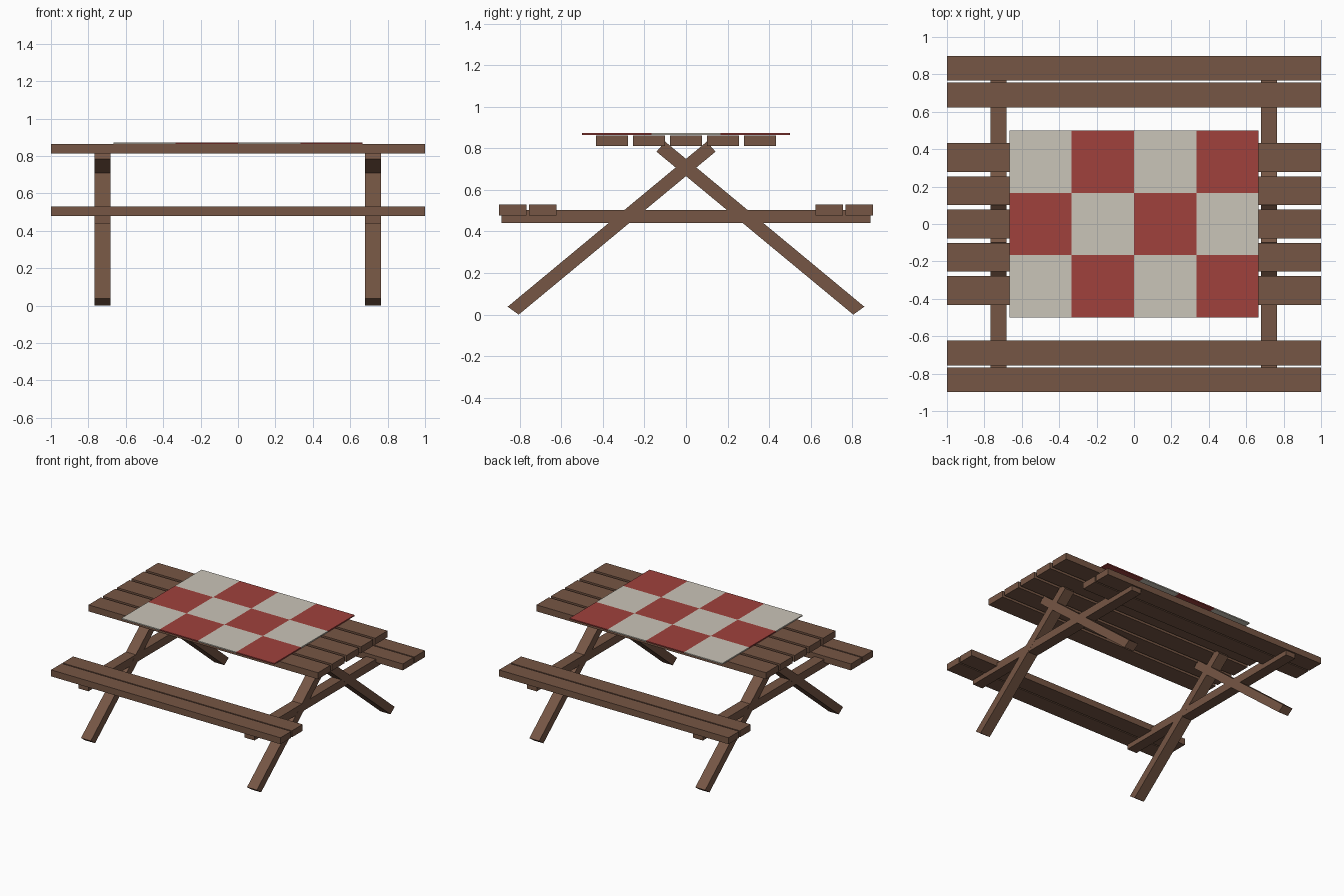
import bpy
import bmesh

if "Cube" in bpy.data.objects:
    bpy.data.objects.remove(bpy.data.objects["Cube"])


def material(name, rgb):
    m = bpy.data.materials.new(name)
    m.diffuse_color = (*rgb, 1)
    m.use_nodes = True
    m.node_tree.nodes["Principled BSDF"].inputs["Base Color"].default_value = m.diffuse_color
    return m


wood = material("brown_wood", (0.18, 0.093, 0.058))
cream = material("cream_cloth", (0.59, 0.555, 0.48))
red = material("red_cloth", (0.35, 0.053, 0.046))


def finish(name, bm, mats):
    bmesh.ops.recalc_face_normals(bm, faces=bm.faces)
    mesh = bpy.data.meshes.new(name)
    bm.to_mesh(mesh)
    bm.free()
    for m in mats:
        mesh.materials.append(m)
    ob = bpy.data.objects.new(name, mesh)
    bpy.context.collection.objects.link(ob)
    return ob


def beam(name, x0, x1, profile):
    """Extrude a (y, z) outline from x0 to x1."""
    bm = bmesh.new()
    face = bm.faces.new([bm.verts.new((x0, y, z)) for y, z in profile])
    ext = bmesh.ops.extrude_face_region(bm, geom=[face])["geom"]
    verts = [v for v in ext if isinstance(v, bmesh.types.BMVert)]
    bmesh.ops.translate(bm, verts=verts, vec=(x1 - x0, 0, 0))
    return finish(name, bm, [wood])


def rect(y0, y1, z0, z1):
    return [(y0, z0), (y1, z0), (y1, z1), (y0, z1)]


# Table top planks
for i in range(-2, 3):
    y = i * 0.178
    beam("table_plank", -1, 1, rect(y - 0.077, y + 0.077, 0.812, 0.863))

# Bench planks, two on each side
for s in (-1, 1):
    for y in (0.69, 0.833):
        beam("bench_plank", -1, 1, rect(s * y - 0.0665, s * y + 0.0665, 0.478, 0.529))

# Crossed legs and bench supports at both ends
leg = [(0.805, 0.0), (0.858, 0.038), (-0.10, 0.832), (-0.142, 0.784)]
for x in (-0.725, 0.722):
    for s in (-1, 1):
        beam("leg", x - 0.043, x + 0.043, [(s * y, z) for y, z in leg])
    beam("bench_support", x - 0.0425, x + 0.0425, rect(-0.887, 0.887, 0.44, 0.503))

# Checked tablecloth: 4 x 3 squares, coloured by alternating cell
nx, ny, cell = 4, 3, 1 / 3
bm = bmesh.new()
grid = [[bm.verts.new(((i - nx / 2) * cell, (j - ny / 2) * cell, 0.864))
         for j in range(ny + 1)] for i in range(nx + 1)]
for i in range(nx):
    for j in range(ny):
        f = bm.faces.new((grid[i][j], grid[i + 1][j], grid[i + 1][j + 1], grid[i][j + 1]))
        f.material_index = (i + j) % 2
ext = bmesh.ops.extrude_face_region(bm, geom=bm.faces[:], use_keep_orig=True)["geom"]
bmesh.ops.translate(bm, verts=[v for v in ext if isinstance(v, bmesh.types.BMVert)],
                    vec=(0, 0, 0.009))
# Rim faces take the colour of the square they border
for f in bm.faces:
    c = f.calc_center_median()
    i = min(nx - 1, max(0, int((c.x * 0.999 + nx / 2 * cell) / cell)))
    j = min(ny - 1, max(0, int((c.y * 0.999 + ny / 2 * cell) / cell)))
    f.material_index = (i + j) % 2
finish("tablecloth", bm, [cream, red])
